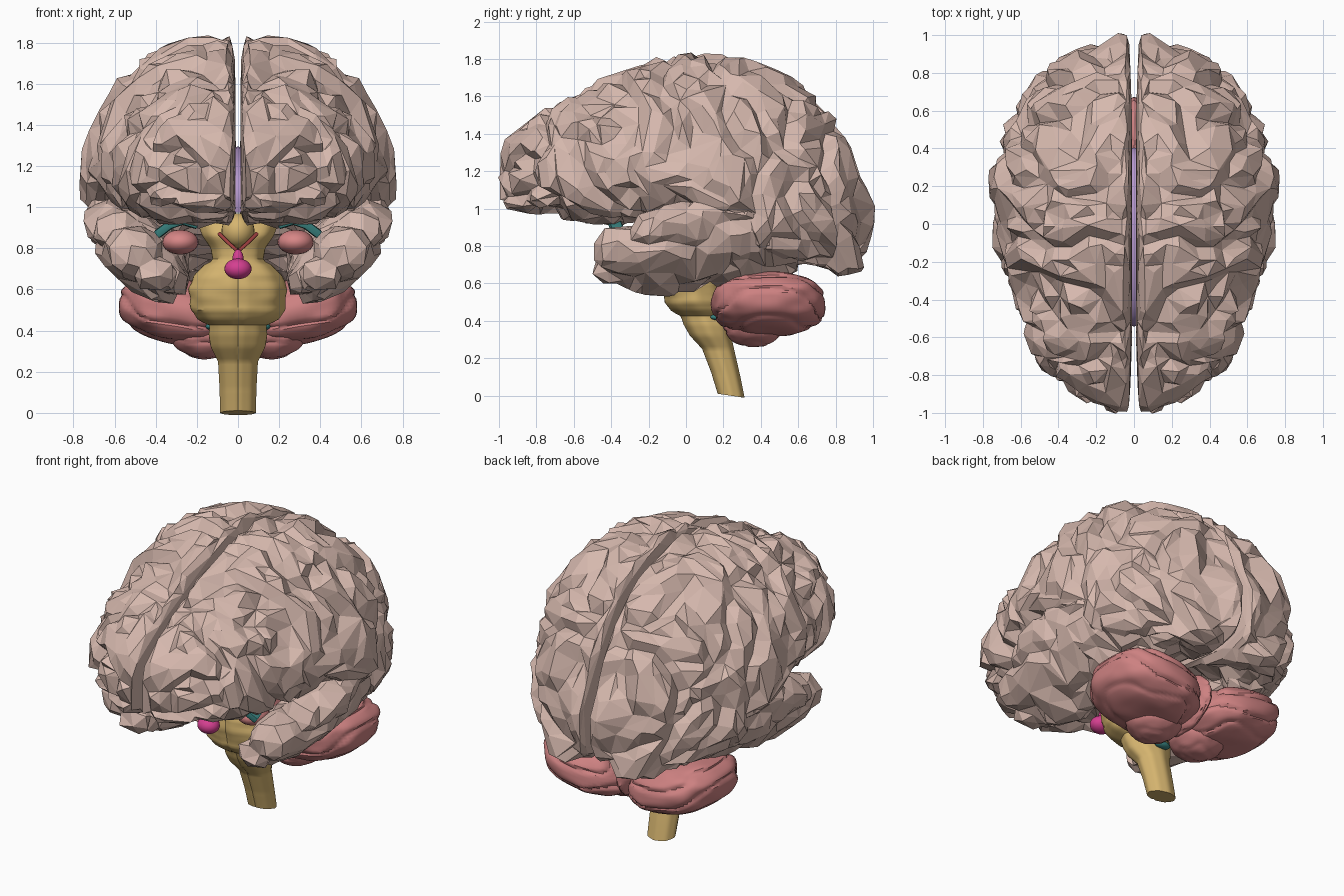
import bpy, bmesh
from math import sin, cos, pi, exp, radians
from mathutils import Vector, noise

cube = bpy.data.objects.get("Cube")
if cube:
    bpy.data.objects.remove(cube, do_unlink=True)


def material(name, r, g, b):
    m = bpy.data.materials.new(name)
    m.use_nodes = True
    m.diffuse_color = (r, g, b, 1)
    m.node_tree.nodes["Principled BSDF"].inputs["Base Color"].default_value = (r, g, b, 1)
    return m


CORTEX = material("cortex beige", .67, .48, .42)
ROSE = material("cerebellum rose", .61, .22, .22)
OCHRE = material("stem ochre", .67, .46, .16)
LILAC = material("callosum lilac", .46, .31, .6)
MAGENTA = material("gland magenta", .66, .05, .28)
PINK = material("nucleus pink", .68, .24, .24)
TEAL = material("ventricle teal", .04, .22, .21)
RED = material("tract dark red", .34, .05, .05)


def finish(bm, name, mat, smooth=None, mirror=False, ratio=None):
    bmesh.ops.recalc_face_normals(bm, faces=bm.faces)
    mesh = bpy.data.meshes.new(name)
    bm.to_mesh(mesh)
    bm.free()
    mesh.materials.append(mat)
    ob = bpy.data.objects.new(name, mesh)
    bpy.context.collection.objects.link(ob)
    if smooth:
        bpy.ops.object.select_all(action='DESELECT')
        ob.select_set(True)
        bpy.context.view_layer.objects.active = ob
        bpy.ops.object.shade_smooth_by_angle(angle=radians(smooth))
    if ratio:
        ob.modifiers.new("facets", 'DECIMATE').ratio = ratio
    if mirror:
        ob.modifiers.new("other side", 'MIRROR').use_mirror_merge = False
    return ob


def loft(rings):
    """Skin a list of closed rings and cap both ends."""
    bm = bmesh.new()
    rows = [[bm.verts.new(p) for p in ring] for ring in rings]
    n = len(rows[0])
    for a, b in zip(rows, rows[1:]):
        for i in range(n):
            j = (i + 1) % n
            bm.faces.new((a[i], a[j], b[j], b[i]))
    for row in (rows[0], rows[-1]):
        hub = bm.verts.new(sum((v.co for v in row), Vector()) / n)
        for i in range(n):
            bm.faces.new((row[i], row[(i + 1) % n], hub))
    bmesh.ops.recalc_face_normals(bm, faces=bm.faces)
    bm.normal_update()
    return bm


def sample(table, steps):
    """Evenly resample rows, keyed by their first column."""
    out = []
    lo, hi = table[0][0], table[-1][0]
    for s in range(steps + 1):
        k = lo + (hi - lo) * s / steps
        i = max(j for j in range(len(table) - 1) if table[j][0] <= k + 1e-6)
        a, b = table[i], table[i + 1]
        t = (k - a[0]) / (b[0] - a[0])
        out.append([p + (q - p) * t for p, q in zip(a, b)])
    return out


def angles(n):
    return [2 * pi * i / n for i in range(n)]


def spow(v, p):
    return abs(v) ** p * (1 if v > 0 else -1)


def clamp(v):
    return min(1, max(0, v))


def fold(bm, depth, inner):
    """Carve winding furrows, fading out toward the inner wall."""
    moves = []
    for v in bm.verts:
        p = v.co
        q = Vector((p.x * 3.2, p.y * 3.4 + p.z, p.z * 2.2))
        q += noise.noise_vector(p * 3) * .5
        furrow = exp(-(noise.noise(q) / .13) ** 2)
        furrow += .5 * exp(-(noise.noise(q * 1.9 + Vector((7, 3, 5))) / .12) ** 2)
        d = .01 - depth * min(furrow, 1.2) + .015 * noise.noise(p * 9)
        moves.append(v.normal * d * clamp((p.x - inner) / .05))
    for v, m in zip(bm.verts, moves):
        v.co += m
        v.co.x = max(v.co.x, .008)


# Cerebral hemisphere: y, width, top, bottom, height of widest point
HEMI = [(-1, .1, 1.24, 1.04, 1.14), (-.95, .22, 1.37, 1.01, 1.16),
        (-.88, .34, 1.43, .99, 1.16), (-.78, .48, 1.51, .97, 1.17),
        (-.6, .57, 1.62, .94, 1.17), (-.4, .63, 1.71, .91, 1.18),
        (-.2, .68, 1.78, .93, 1.19), (0, .73, 1.83, .96, 1.2),
        (.2, .76, 1.83, .80, 1.14), (.4, .73, 1.78, .66, 1.08),
        (.63, .62, 1.65, .63, 1.04), (.82, .48, 1.45, .59, 1.0),
        (.93, .32, 1.23, .62, .95), (1, .1, 1.03, .78, .92)]
rings = []
for y, w, top, low, mid in sample(HEMI, 96):
    c = min(.11, w * .5)
    wall = .010 + .022 * abs(y) ** 6
    ring = []
    for a in angles(80):
        u, s = cos(a), sin(a)
        if u > 0:
            p = 1 if s > 0 else .75
            x, h = c + (w - c) * u ** p, spow(s, p)
        else:
            x, h = c - (c - wall) * abs(u) ** .33, spow(s, .35)
        z = mid + h * (top - mid if s > 0 else mid - low)
        # the underside rises inward, over the cerebellum
        z += max(0, -h) * .1 * (1 - x / w) * clamp((y - .1) / .2)
        ring.append((x, y, z))
    rings.append(ring)
bm = loft(rings)
fold(bm, .058, .02)
finish(bm, "cerebral_hemispheres", CORTEX, mirror=True, ratio=.085)

# Temporal lobe: y, centre x, centre z, long radius, short radius
TEMPORAL = [(-.49, .46, .73, .1, .06), (-.44, .47, .735, .17, .1),
            (-.3, .475, .745, .23, .13), (-.1, .49, .78, .3, .15),
            (.1, .49, .82, .3, .16), (.35, .46, .84, .28, .16),
            (.6, .40, .83, .2, .12)]
tilt = radians(44)
rings = []
for y, cx, cz, ra, rb in sample(TEMPORAL, 56):
    ring = []
    for a in angles(48):
        u, s = ra * spow(cos(a), .9), rb * spow(sin(a), .9)
        ring.append((cx + u * cos(tilt) - s * sin(tilt), y,
                     cz + u * sin(tilt) + s * cos(tilt)))
    rings.append(ring)
bm = loft(rings)
fold(bm, .035, .1)
finish(bm, "temporal_lobes", CORTEX, mirror=True, ratio=.09)


def ellipsoid(name, mat, centre, radii, mirror=False, grooves=0, box=1, lean=0, segs=24):
    """Rounded body; grooves cuts thin horizontal leaves into it."""
    bm = bmesh.new()
    bmesh.ops.create_uvsphere(bm, u_segments=segs, v_segments=segs * 2 // 3, radius=1)
    for v in bm.verts:
        p = v.co.copy()
        k = 1
        if grooves:
            wave = sin(grooves * (p.z + .3 * p.y * p.y + .3 * noise.noise(p * 1.5)))
            k = 1.01 - .045 * exp(-(wave / .3) ** 2) + .05 * noise.noise(p * 2.5)
        q = Vector([spow(e, box) * r * k for e, r in zip(p, radii)])
        q.z += lean * q.x
        v.co = Vector(centre) + q
    return finish(bm, name, mat, smooth=35, mirror=mirror)


# Cerebellum: side lobes, lower lobules and the central ridge
ellipsoid("cerebellar_lobes", ROSE, (.29, .44, .49), (.285, .3, .16), True,
          grooves=5, box=.82, lean=.16, segs=72)
ellipsoid("cerebellar_tonsils", ROSE, (.16, .36, .375), (.16, .16, .115), True,
          grooves=4, segs=48)
ellipsoid("cerebellar_vermis", ROSE, (0, .43, .5), (.06, .24, .17),
          grooves=9, segs=48)

# Brain stem: height, centre y, half width, half depth
STEM = [(0, .24, .085, .072), (.12, .21, .088, .075), (.25, .17, .095, .085),
        (.32, .13, .13, .11), (.38, .11, .14, .125), (.425, .09, .135, .12),
        (.45, .07, .19, .15), (.5, .05, .225, .165), (.6, .035, .235, .17),
        (.67, .03, .21, .165), (.72, .03, .16, .15), (.74, .03, .12, .13),
        (.8, .02, .13, .12), (.86, 0, .17, .12), (.94, .02, .2, .1)]
rings = []
for z, cy, rx, ry in sample(STEM, 64):
    ring = []
    for a in angles(48):
        k = 1 - .1 * exp(-((a - 1.5 * pi) / .1) ** 2) + .02 * cos(a * 8)
        if .44 < z < .72:
            k += .03 * noise.noise((cos(a) * 1.5, sin(a) * 1.5, z * 24))
        slant = max(0, .1 - z) * (.24 - cy - ry * sin(a)) * 1.5
        ring.append((rx * k * cos(a), cy + ry * k * sin(a), z + slant))
    rings.append(ring)
finish(loft(rings), "brain_stem", OCHRE, smooth=35)
ellipsoid("hypothalamus", OCHRE, (0, -.18, .885), (.08, .09, .085))


def tube(name, mat, path, rx, rz, sides=8, mirror=False):
    """Sweep a rounded box section along a path."""
    pts = [Vector(p) for p in path]
    rings = []
    for i, p in enumerate(pts):
        t = (pts[min(i + 1, len(pts) - 1)] - pts[max(i - 1, 0)]).normalized()
        side = Vector((1, 0, 0))
        if abs(t.x) > .5:
            side = Vector((0, 1, 0))
        side = (side - t * side.dot(t)).normalized()
        up = t.cross(side)
        rings.append([p + side * rx * spow(cos(a), .5) + up * rz * spow(sin(a), .5)
                      for a in angles(sides)])
    return finish(loft(rings), name, mat, smooth=40, mirror=mirror)


# Corpus callosum: arched band between the hemispheres
arch = [(0, -.07 - .43 * cos(a), 1.04 + .21 * sin(a))
        for a in [-.25 + (pi + .4) * i / 20 for i in range(21)]]
tube("corpus_callosum", LILAC, arch, .026, .045)

# Optic tracts in a V below the hypothalamus
tube("optic_tracts", RED, [(0, -.25, .785), (.045, -.24, .825), (.09, -.2, .87)],
     .014, .009, mirror=True)

# Pituitary gland and its stalk
ellipsoid("pituitary_gland", MAGENTA, (0, -.29, .7), (.066, .06, .05))
ellipsoid("pituitary_stalk", MAGENTA, (0, -.27, .74), (.028, .028, .055))

# Deep nuclei and fluid spaces
ellipsoid("amygdalae", PINK, (.28, -.25, .83), (.088, .1, .06), True)
tube("lateral_ventricles", TEAL,
     [(.2, -.37, .915), (.27, -.38, .935), (.33, -.38, .915), (.39, -.36, .87)],
     .035, .022, mirror=True)
ellipsoid("ventricle_recesses", TEAL, (.135, .17, .42), (.022, .04, .016), True)
ellipsoid("fourth_ventricle", TEAL, (0, .25, .33), (.05, .03, .02))
